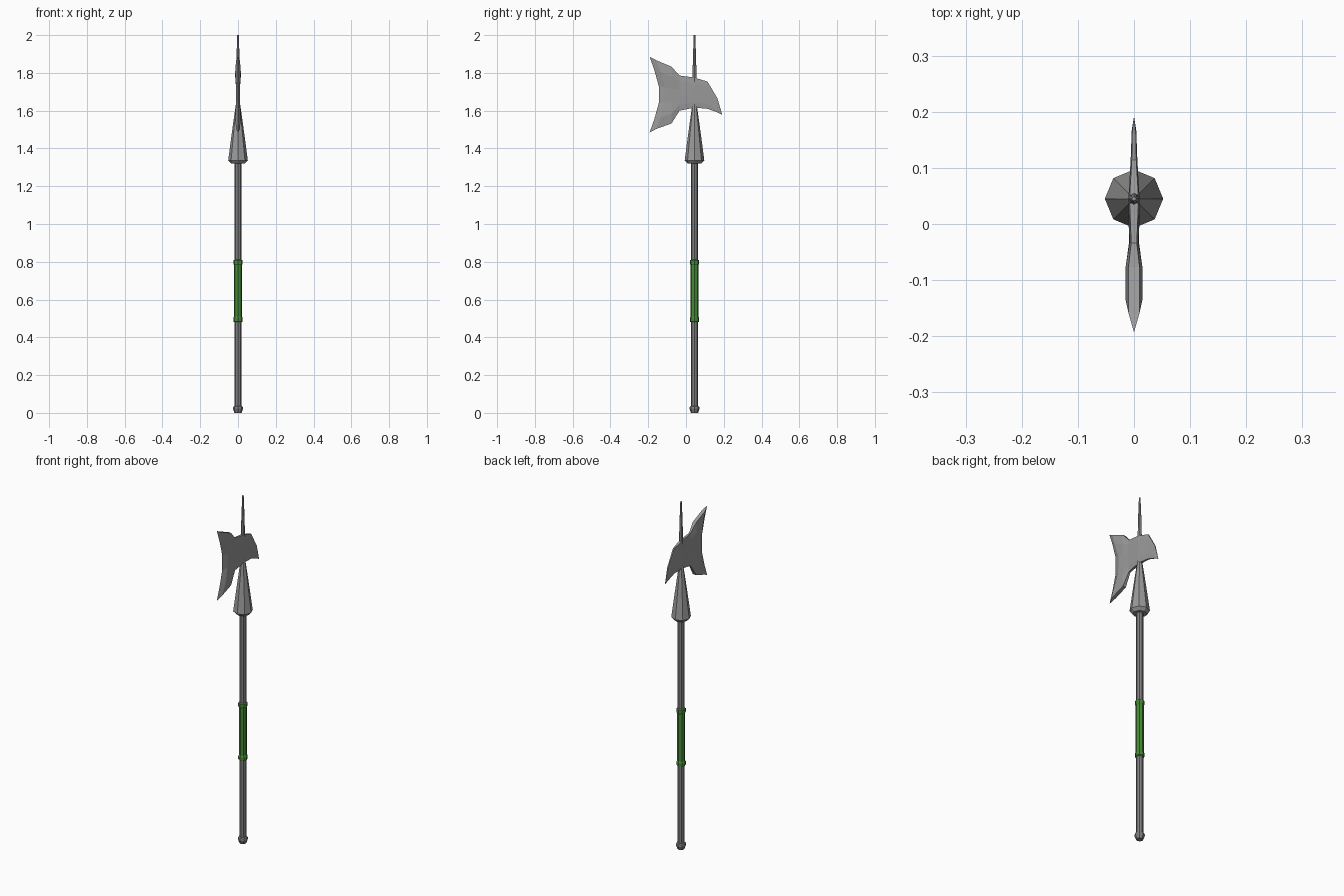
import bpy, bmesh, math

if "Cube" in bpy.data.objects:
    bpy.data.objects.remove(bpy.data.objects["Cube"])

AXIS_Y = 0.045


def material(name, rgb):
    m = bpy.data.materials.new(name)
    m.diffuse_color = (*rgb, 1)
    m.use_nodes = True
    m.node_tree.nodes["Principled BSDF"].inputs["Base Color"].default_value = m.diffuse_color
    return m


steel = material("steel grey", (0.32, 0.32, 0.32))
iron = material("shaft grey", (0.22, 0.22, 0.22))
green = material("grip green", (0.06, 0.26, 0.035))


def finish(name, bm, mat):
    bmesh.ops.remove_doubles(bm, verts=bm.verts, dist=0.0002)
    bmesh.ops.recalc_face_normals(bm, faces=bm.faces)
    me = bpy.data.meshes.new(name)
    bm.to_mesh(me)
    bm.free()
    me.materials.append(mat)
    ob = bpy.data.objects.new(name, me)
    bpy.context.collection.objects.link(ob)
    return ob


def turned(name, profile, mat, sides=8):
    """Octagonal lathe of (radius, z) rings around the shaft axis."""
    bm = bmesh.new()
    rings = []
    for r, z in profile:
        rings.append([bm.verts.new((r * math.cos(k * math.tau / sides),
                                    AXIS_Y + r * math.sin(k * math.tau / sides), z))
                      for k in range(sides)])
    for a, b in zip(rings, rings[1:]):
        for k in range(sides):
            n = (k + 1) % sides
            bm.faces.new((a[k], a[n], b[n], b[k]))
    bm.faces.new(rings[0])
    bm.faces.new(rings[-1])
    return finish(name, bm, mat)


# Pole parts
turned("shaft", [(0.019, 0.02), (0.019, 1.34)], iron)
turned("pommel", [(0.019, 0.0), (0.027, 0.022), (0.025, 0.033), (0.019, 0.037)], iron)
turned("grip", [(0.019, 0.48), (0.025, 0.484), (0.025, 0.502), (0.021, 0.509),
                (0.021, 0.782), (0.025, 0.789), (0.025, 0.807), (0.019, 0.811)], green)
turned("socket", [(0.036, 1.32), (0.052, 1.337), (0.033, 1.48), (0.015, 1.61),
                  (0.009, 1.64)], steel)
turned("top_spike", [(0.009, 1.62), (0.0105, 1.78), (0.0085, 1.88), (0.004, 2.0)], steel)

# Axe blade and rear beak: columns of (y at horn, y at middle, bottom z, top z,
# half thickness at outline, at ridge, at middle)
columns = [
    (-0.193, -0.144, 1.484, 1.886, 0.0, 0.0, 0.0),
    (-0.158, -0.112, 1.503, 1.867, 0.010, 0.015, 0.010),
    (-0.077, -0.077, 1.532, 1.833, 0.010, 0.015, 0.010),
    (-0.034, -0.034, 1.600, 1.786, 0.005, 0.008, 0.009),
    (0.045, 0.045, 1.616, 1.775, 0.008, 0.010, 0.010),
    (0.114, 0.114, 1.610, 1.754, 0.004, 0.006, 0.006),
    (0.167, 0.167, 1.591, 1.664, 0.003, 0.004, 0.004),
    (0.192, 0.192, 1.577, 1.577, 0.0, 0.0, 0.0),
]
rows = [0, 0.17, 0.39, 0.61, 0.83, 1]
bm = bmesh.new()
sheets = []
for side in (1, -1):
    sheet = []
    for y_horn, y_mid, z0, z1, *thick in columns:
        col = []
        for i, t in enumerate(rows):
            step = min(i, 5 - i)
            y = y_mid + (y_horn - y_mid) * (1, 0.5, 0)[step]
            col.append(bm.verts.new((side * thick[step], y, z0 + (z1 - z0) * t)))
        sheet.append(col)
    for a, b in zip(sheet, sheet[1:]):
        for i in range(5):
            bm.faces.new((a[i], a[i + 1], b[i + 1], b[i]))
    sheets.append(sheet)
for i in (0, 5):  # top and bottom rims
    for j in range(len(columns) - 1):
        p, q = sheets
        bm.faces.new((p[j][i], p[j + 1][i], q[j + 1][i], q[j][i]))
finish("axe_blade", bm, steel)
